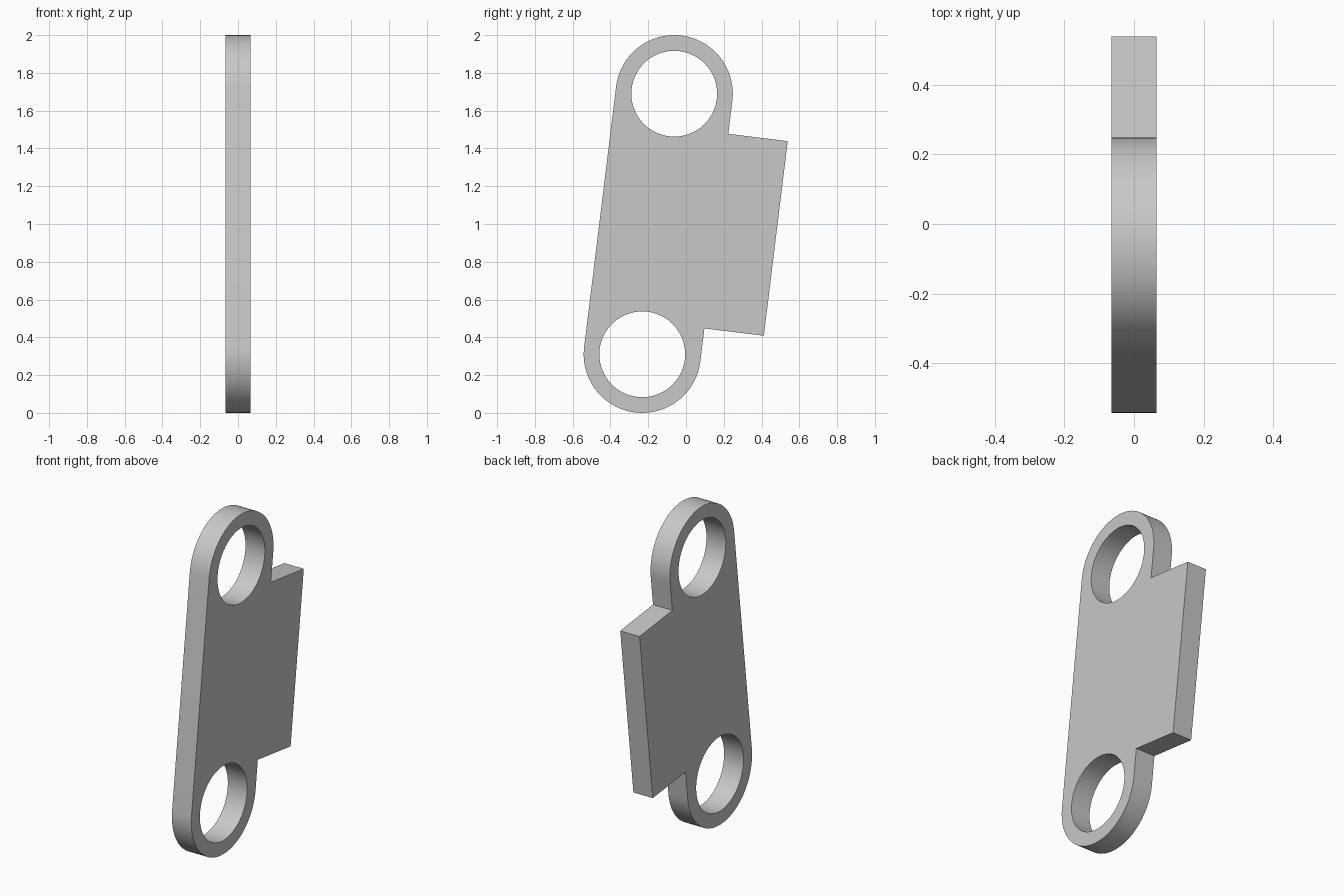
import bpy
import bmesh
import math
from mathutils import Matrix, Vector

cube = bpy.data.objects.get("Cube")
if cube:
    bpy.data.objects.remove(cube, do_unlink=True)

THICK = 0.13       # plate thickness along x
SPAN = 0.695       # half distance between the eye centres
OUTER = 0.31       # radius of the rounded ends
HOLE = 0.227       # radius of the eyes
TAB_OUT = 0.627    # how far the side tab reaches
TAB_HALF = 0.519   # half length of the side tab
SEGMENTS = 64

# The link is drawn upright in its own y-z plane, then leaned towards +y
lean = Matrix.Translation((0, -0.147, 1)) @ Matrix.Rotation(math.radians(-7), 4, 'X')

grey = bpy.data.materials.new("light grey")
grey.use_nodes = True
colour = (0.58, 0.58, 0.58, 1)
grey.diffuse_color = colour
grey.node_tree.nodes["Principled BSDF"].inputs["Base Color"].default_value = colour


def arc(centre, start):
    """Half circle of profile points, counter-clockwise from the start angle."""
    return [(OUTER * math.cos(start + math.pi * i / SEGMENTS),
             centre + OUTER * math.sin(start + math.pi * i / SEGMENTS))
            for i in range(SEGMENTS + 1)]


def prism(name, points, depth):
    """Extrude a y-z profile symmetrically along x."""
    bm = bmesh.new()
    face = bm.faces.new([bm.verts.new((-depth / 2, y, z)) for y, z in points])
    new = bmesh.ops.extrude_face_region(bm, geom=[face])["geom"]
    bmesh.ops.translate(bm, vec=Vector((depth, 0, 0)),
                        verts=[v for v in new if isinstance(v, bmesh.types.BMVert)])
    bmesh.ops.recalc_face_normals(bm, faces=bm.faces)
    bm.transform(lean)
    mesh = bpy.data.meshes.new(name)
    bm.to_mesh(mesh)
    bm.free()
    mesh.materials.append(grey)
    obj = bpy.data.objects.new(name, mesh)
    bpy.context.collection.objects.link(obj)
    return obj


# Plate: two rounded ends joined by straight sides, with a tab on the back
tab = [(OUTER, -TAB_HALF), (TAB_OUT, -TAB_HALF), (TAB_OUT, TAB_HALF), (OUTER, TAB_HALF)]
plate = prism("link_plate", arc(-SPAN, math.pi) + tab + arc(SPAN, 0), THICK)

# Round eyes cut through both ends
bpy.ops.object.select_all(action='DESELECT')
plate.select_set(True)
bpy.context.view_layer.objects.active = plate
for name, centre in (("lower_eye_cutter", -SPAN), ("upper_eye_cutter", SPAN)):
    ring = [(HOLE * math.cos(math.tau * i / 96), centre + HOLE * math.sin(math.tau * i / 96))
            for i in range(96)]
    cutter = prism(name, ring, THICK * 2)
    cutter.hide_render = True
    cut = plate.modifiers.new(name, 'BOOLEAN')
    cut.operation = 'DIFFERENCE'
    cut.solver = 'EXACT'
    cut.object = cutter
    bpy.ops.object.modifier_apply(modifier=cut.name)
    bpy.data.objects.remove(cutter, do_unlink=True)

bpy.ops.object.shade_smooth_by_angle(angle=math.radians(30))
